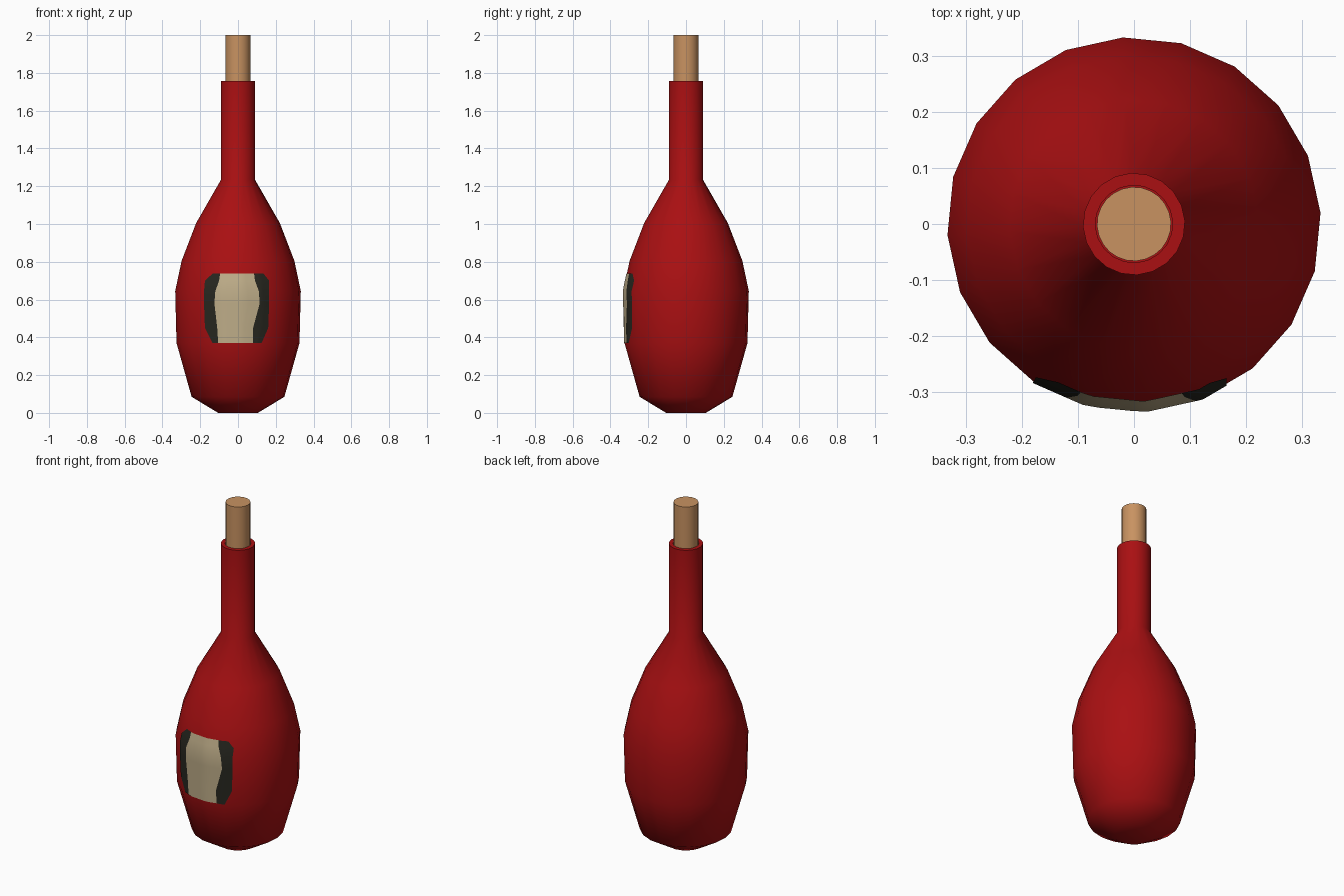
import bpy, math

if "Cube" in bpy.data.objects:
    bpy.data.objects.remove(bpy.data.objects["Cube"])

def material(name, rgb):
    m = bpy.data.materials.new(name)
    m.diffuse_color = (*rgb, 1)
    m.use_nodes = True
    m.node_tree.nodes["Principled BSDF"].inputs["Base Color"].default_value = m.diffuse_color
    return m

red = material("red glass", (0.40, 0.005, 0.006))
cork_tan = material("cork tan", (0.58, 0.29, 0.12))
paper = material("label paper", (0.52, 0.42, 0.25))
dark = material("label dark border", (0.02, 0.02, 0.014))

SIDES, TURN = 20, math.radians(3.4)

def add_mesh(name, verts, faces, mats, angle):
    me = bpy.data.meshes.new(name)
    me.from_pydata(verts, [], faces)
    for m in mats:
        me.materials.append(m)
    ob = bpy.data.objects.new(name, me)
    bpy.context.collection.objects.link(ob)
    bpy.ops.object.select_all(action='DESELECT')
    ob.select_set(True)
    bpy.context.view_layer.objects.active = ob
    bpy.ops.object.shade_smooth_by_angle(angle=math.radians(angle))
    return ob

def lathe(name, profile, sides, mat, angle):
    """Revolve (radius, z) rings about z and cap both ends."""
    verts = [(r * math.cos(TURN + k * math.tau / sides),
              r * math.sin(TURN + k * math.tau / sides), z)
             for r, z in profile for k in range(sides)]
    faces = [(i * sides + k, i * sides + (k + 1) % sides,
              (i + 1) * sides + (k + 1) % sides, (i + 1) * sides + k)
             for i in range(len(profile) - 1) for k in range(sides)]
    last = (len(profile) - 1) * sides
    faces.append(tuple(reversed(range(sides))))
    faces.append(tuple(range(last, last + sides)))
    return add_mesh(name, verts, faces, [mat], angle)

# Bottle: body, shoulder, neck, rim and inner neck wall
outer = [(0.105, 0), (0.246, 0.085), (0.326, 0.37), (0.333, 0.645),
         (0.299, 0.805), (0.222, 1.005), (0.091, 1.233), (0.091, 1.757)]
lathe("bottle", outer + [(0.069, 1.757), (0.069, 1.55)], SIDES, red, 50)

# Cork
lathe("cork", [(0.066, 1.56), (0.066, 2.0)], 24, cork_tan, 40)

# Label: a thin patch that follows the facets of the body
def radius(z):
    for (r0, z0), (r1, z1) in zip(outer, outer[1:]):
        if z0 <= z <= z1:
            return r0 + (r1 - r0) * (z - z0) / (z1 - z0)

def front_y(x, z):
    half = math.pi / SIDES
    apothem = radius(z) * math.cos(half) + 0.003
    normals = [TURN + half + k * 2 * half for k in range(SIDES)]
    return max((apothem - math.cos(a) * x) / math.sin(a)
               for a in normals if math.sin(a) < -0.3)

# rows: z, left edge, paper left, paper right, right edge
rows = [(0.37, -0.135, -0.105, 0.080, 0.125),
        (0.45, -0.175, -0.110, 0.080, 0.160),
        (0.58, -0.180, -0.125, 0.115, 0.165),
        (0.645, -0.180, -0.120, 0.110, 0.165),
        (0.70, -0.175, -0.100, 0.090, 0.165),
        (0.737, -0.135, -0.095, 0.085, 0.135)]
SUB = 8
verts = []
for z, *edges in rows:
    xs = [a + (b - a) * s / SUB for a, b in zip(edges, edges[1:]) for s in range(SUB)]
    verts += [(x, front_y(x, z), z) for x in xs + [edges[-1]]]
n = 3 * SUB + 1
faces = [(i * n + j, i * n + j + 1, (i + 1) * n + j + 1, (i + 1) * n + j)
         for i in range(len(rows) - 1) for j in range(n - 1)]
label = add_mesh("label", verts, faces, [paper, dark], 50)
for p in label.data.polygons:
    p.material_index = 0 if SUB <= p.index % (n - 1) < 2 * SUB else 1
